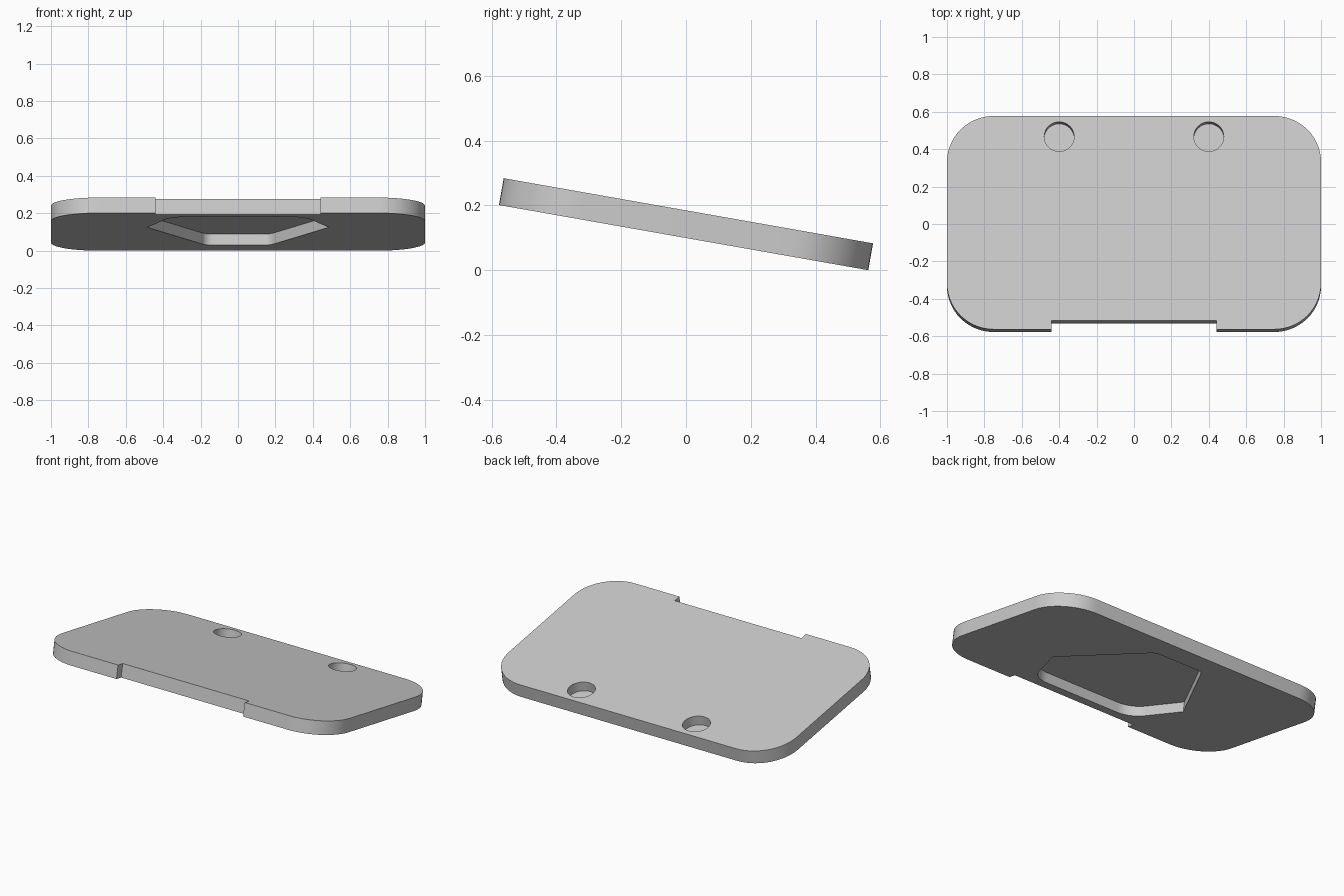
import bpy, bmesh, math
from mathutils import Vector

cube = bpy.data.objects.get("Cube")
if cube:
    bpy.data.objects.remove(cube, do_unlink=True)

TILT = math.radians(-10)
HALF_THICK = 0.042
HALF_LEN = 0.579
LIFT = HALF_LEN * math.sin(-TILT) + HALF_THICK * math.cos(TILT)

grey = bpy.data.materials.new("plain_grey")
grey.use_nodes = True
colour = (0.6, 0.6, 0.6, 1)
grey.diffuse_color = colour
grey.node_tree.nodes["Principled BSDF"].inputs["Base Color"].default_value = colour


def rounded(corners, steps=14):
    """Outline from (x, y, radius) corners, each rounded by a tangent arc."""
    points = []
    for i, (x, y, r) in enumerate(corners):
        p = Vector((x, y))
        if r == 0:
            points.append(p)
            continue
        a = (Vector(corners[i - 1][:2]) - p).normalized()
        b = (Vector(corners[(i + 1) % len(corners)][:2]) - p).normalized()
        half = a.angle(b) / 2
        centre = p + (a + b).normalized() * (r / math.sin(half))
        start = (p + a * (r / math.tan(half)) - centre).normalized()
        end = (p + b * (r / math.tan(half)) - centre).normalized()
        for k in range(steps + 1):
            points.append(centre + start.slerp(end, k / steps) * r)
    return points


def mirrored(right_side):
    """Complete a right half outline, listed front to back, across x = 0."""
    return right_side + [(-x, y, r) for x, y, r in reversed(right_side)]


def slab(name, outline, low, high):
    bm = bmesh.new()
    face = bm.faces.new([bm.verts.new((p.x, p.y, low)) for p in outline])
    top = bmesh.ops.extrude_face_region(bm, geom=[face])["geom"]
    verts = [g for g in top if isinstance(g, bmesh.types.BMVert)]
    bmesh.ops.translate(bm, verts=verts, vec=(0, 0, high - low))
    bmesh.ops.recalc_face_normals(bm, faces=bm.faces)
    mesh = bpy.data.meshes.new(name)
    bm.to_mesh(mesh)
    bm.free()
    mesh.materials.append(grey)
    ob = bpy.data.objects.new(name, mesh)
    bpy.context.collection.objects.link(ob)
    ob.location.z = LIFT
    ob.rotation_euler.x = TILT
    return ob


# Rounded plate with a shallow notch in its front edge
plate = slab("tilted_plate", rounded(mirrored([
    (0.44, -0.532, 0), (0.44, -HALF_LEN, 0),
    (1, -HALF_LEN, 0.25), (1, HALF_LEN, 0.25)])), -HALF_THICK, HALF_THICK)

# Six-sided pocket in the underside
cutters = [slab("pocket_cutter", rounded(mirrored([
    (0.355, -0.464, 0.14), (0.485, -0.137, 0), (0.17, 0.411, 0.06)])),
    -0.1, 0.018)]

# Two blind round holes near the back edge of the top
for side in (-1, 1):
    circle = [Vector((side * 0.4 + 0.08 * math.cos(t), 0.467 + 0.08 * math.sin(t)))
              for t in (math.tau * k / 48 for k in range(48))]
    cutters.append(slab("hole_cutter", circle, -0.018, 0.1))

bpy.context.view_layer.update()
bpy.ops.object.select_all(action="DESELECT")
bpy.context.view_layer.objects.active = plate
plate.select_set(True)
for cutter in cutters:
    cutter.hide_render = True
    mod = plate.modifiers.new("cut", "BOOLEAN")
    mod.operation = "DIFFERENCE"
    mod.solver = "EXACT"
    mod.object = cutter
    bpy.ops.object.modifier_apply(modifier=mod.name)
    bpy.data.objects.remove(cutter, do_unlink=True)

bpy.ops.object.shade_smooth_by_angle(angle=math.radians(30))
